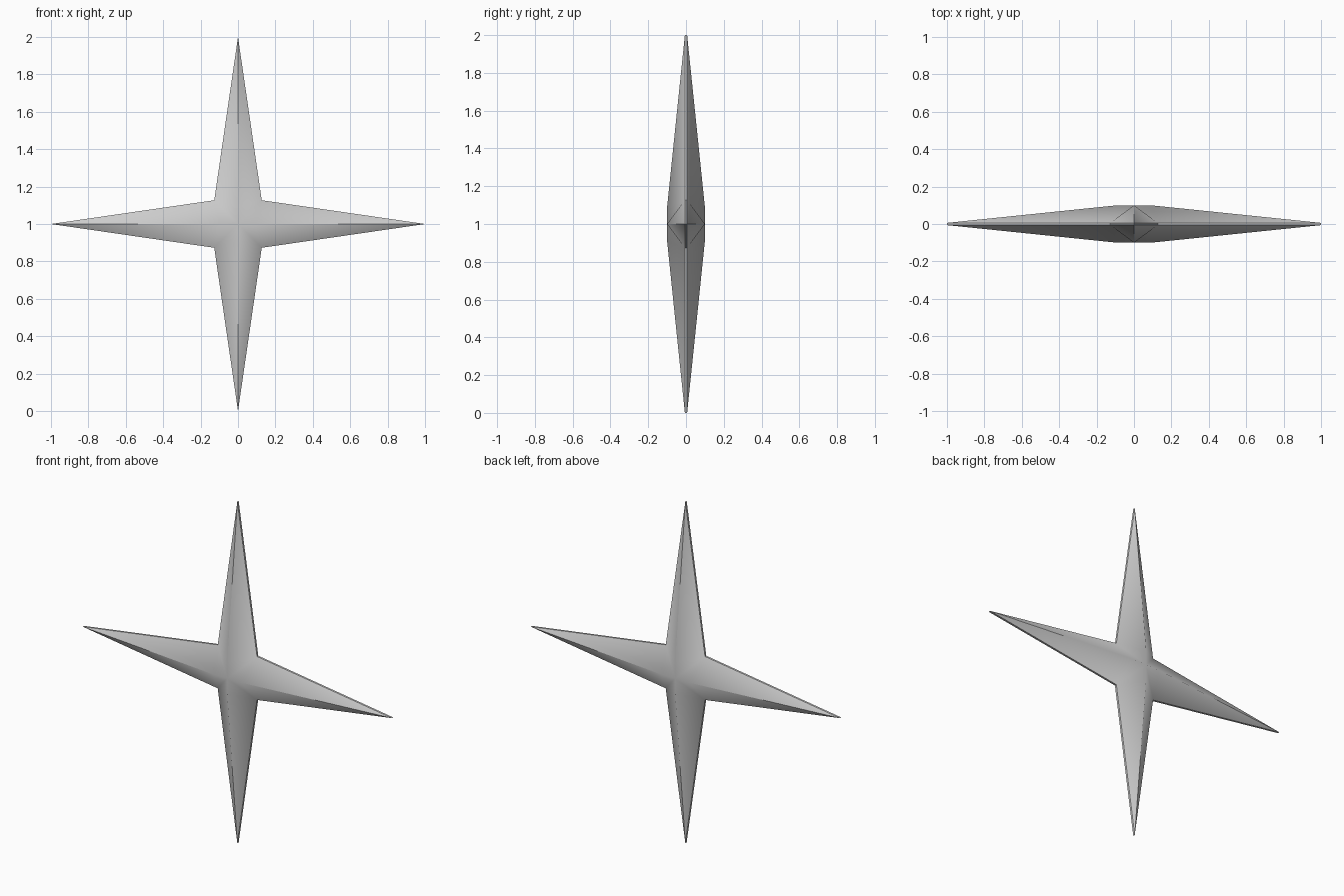
import bpy, bmesh, math

if "Cube" in bpy.data.objects:
    bpy.data.objects.remove(bpy.data.objects["Cube"])

TIP, VALLEY, RIDGE = 1.0, 0.127 * math.sqrt(2), 0.09   # radii
DEPTH, RIM = 0.10, 0.006                               # half thicknesses

grey = bpy.data.materials.new("light_grey")
grey.diffuse_color = (0.6, 0.6, 0.6, 1)
grey.use_nodes = True
grey.node_tree.nodes["Principled BSDF"].inputs["Base Color"].default_value = grey.diffuse_color

bm = bmesh.new()


def point(radius, eighth, y):
    a = eighth * math.pi / 4
    return bm.verts.new((radius * math.cos(a), y, 1 + radius * math.sin(a)))


def star_side(s):
    """One half of the star; returns its outline of alternating tips and valleys."""
    centre = bm.verts.new((0, s * DEPTH, 1))
    outline = [point(VALLEY if i % 2 else TIP, i, s * RIM) for i in range(8)]
    ridges = [point(RIDGE, 2 * i, s * DEPTH) for i in range(4)]
    for i in range(4):
        tip, valley, next_tip = (outline[(2 * i + k) % 8] for k in range(3))
        r, nr = ridges[i], ridges[(i + 1) % 4]
        for tri in ((r, tip, valley), (nr, valley, next_tip),
                    (centre, r, valley), (centre, valley, nr)):
            bm.faces.new(tri).smooth = True
    # Ridges are crisp at the tips and blend softly into the middle
    for i in range(4):
        bm.edges.get((ridges[i], outline[2 * i])).smooth = False
    return outline


front, back = star_side(-1), star_side(1)

# Thin rim joining the two halves
for i in range(8):
    j = (i + 1) % 8
    bm.faces.new((front[i], front[j], back[j], back[i]))
    for side in (front, back):
        bm.edges.get((side[i], side[j])).smooth = False
    bm.edges.get((front[i], back[i])).smooth = False

bmesh.ops.recalc_face_normals(bm, faces=bm.faces)
mesh = bpy.data.meshes.new("four_point_star")
bm.to_mesh(mesh)
bm.free()
mesh.materials.append(grey)
star = bpy.data.objects.new("four_point_star", mesh)
bpy.context.collection.objects.link(star)
